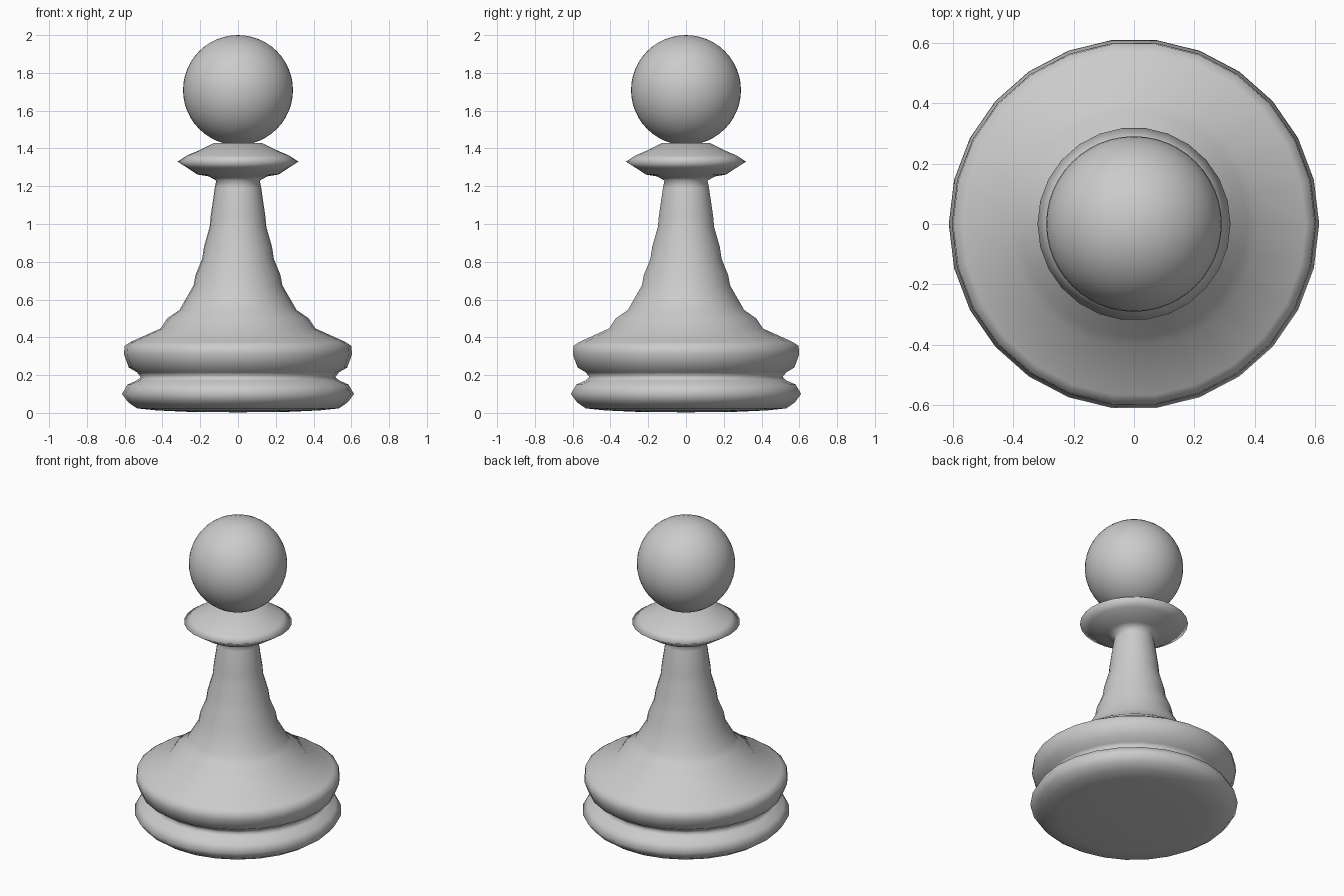
import bpy, bmesh, math

if "Cube" in bpy.data.objects:
    bpy.data.objects.remove(bpy.data.objects["Cube"])

SIDES = 26


def lathe(name, profile):
    """Revolve (radius, height) points around z; the ends lie on the axis."""
    bm = bmesh.new()
    verts = [bm.verts.new((r, 0, z)) for r, z in profile]
    edges = [bm.edges.new(pair) for pair in zip(verts, verts[1:])]
    bmesh.ops.spin(bm, geom=verts + edges, cent=(0, 0, 0), axis=(0, 0, 1),
                   angle=math.tau, steps=SIDES, use_merge=True)
    bmesh.ops.remove_doubles(bm, verts=bm.verts, dist=0.0005)
    bmesh.ops.recalc_face_normals(bm, faces=bm.faces)
    for f in bm.faces:
        f.smooth = True
    mesh = bpy.data.meshes.new(name)
    bm.to_mesh(mesh)
    bm.free()
    ob = bpy.data.objects.new(name, mesh)
    bpy.context.collection.objects.link(ob)
    return ob


# Turned body: two-tier foot, tapering stem and collar
lathe("turned_body", [
    # underside and lower ring
    (0, 0.003), (0.25, 0.005), (0.43, 0.013), (0.535, 0.024), (0.58, 0.055),
    (0.614, 0.10), (0.585, 0.15), (0.535, 0.172),
    # groove and upper ring
    (0.515, 0.19), (0.535, 0.215), (0.578, 0.24), (0.604, 0.31),
    (0.60, 0.355), (0.57, 0.375), (0.41, 0.447),
    # stem
    (0.375, 0.50), (0.31, 0.545), (0.29, 0.58), (0.235, 0.675),
    (0.225, 0.73), (0.19, 0.815), (0.18, 0.88), (0.15, 0.985),
    (0.145, 1.04), (0.123, 1.19), (0.115, 1.23),
    # collar
    (0.155, 1.252), (0.215, 1.262), (0.265, 1.295), (0.32, 1.33),
    (0.27, 1.363), (0.21, 1.388), (0.13, 1.428), (0, 1.432),
])

# Ball head
bpy.ops.mesh.primitive_uv_sphere_add(segments=48, ring_count=24, radius=0.291,
                                     location=(0, 0, 1.709))
head = bpy.context.object
head.name = "ball_head"
bpy.ops.object.shade_smooth()
